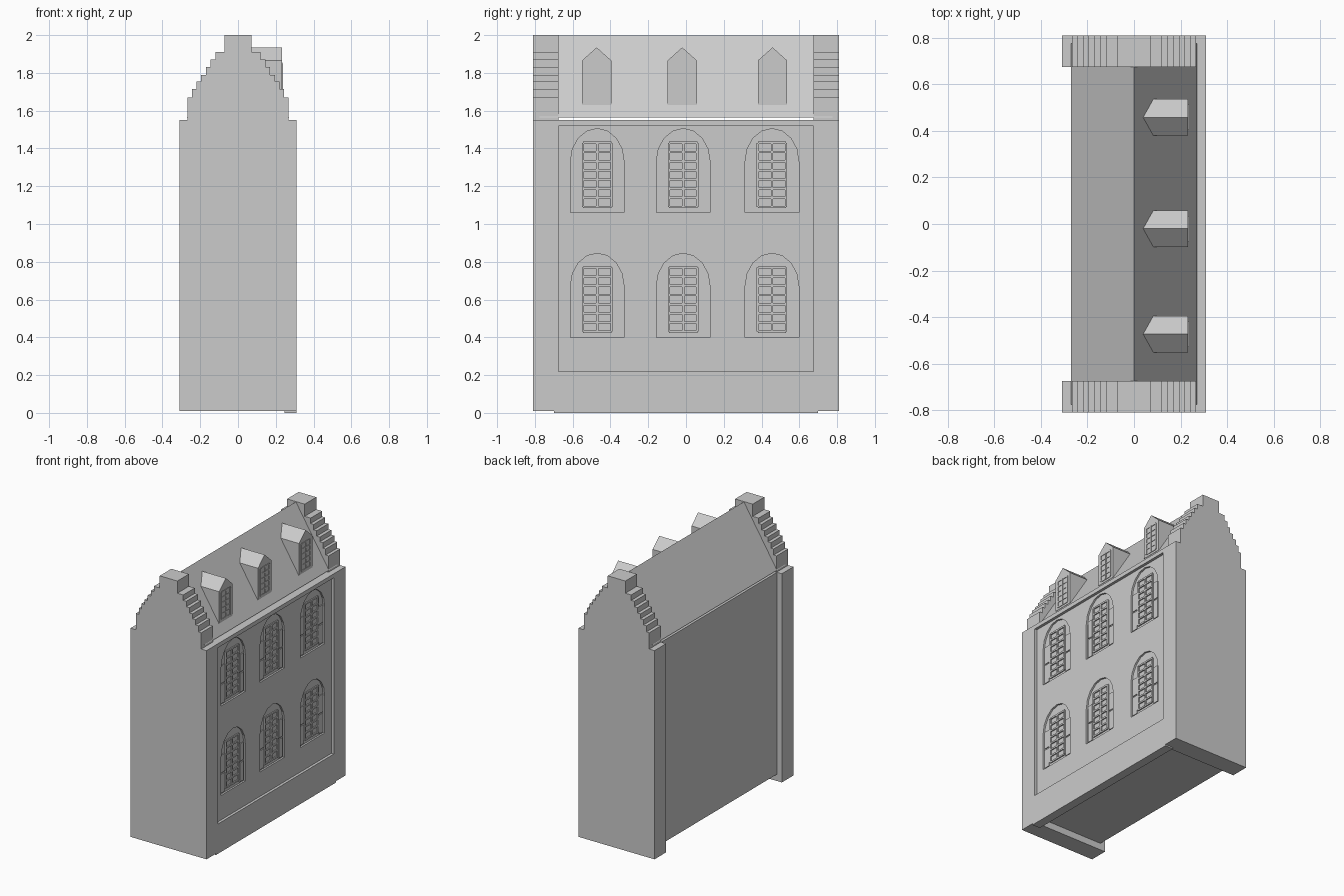
import bpy, bmesh, math

if "Cube" in bpy.data.objects:
    bpy.data.objects.remove(bpy.data.objects["Cube"])


def finish(name, bm):
    bmesh.ops.recalc_face_normals(bm, faces=bm.faces)
    me = bpy.data.meshes.new(name)
    bm.to_mesh(me)
    bm.free()
    ob = bpy.data.objects.new(name, me)
    bpy.context.collection.objects.link(ob)
    return ob


def add_box(bm, x0, x1, y0, y1, z0, z1):
    r = bmesh.ops.create_cube(bm, size=1)
    for v in r["verts"]:
        v.co = ((x0 + x1) / 2 + v.co.x * (x1 - x0),
                (y0 + y1) / 2 + v.co.y * (y1 - y0),
                (z0 + z1) / 2 + v.co.z * (z1 - z0))


def box(name, *dims):
    bm = bmesh.new()
    add_box(bm, *dims)
    return finish(name, bm)


def add_prism(bm, pts, axis, a, b):
    # profile is (x, z) for axis "y" and (y, z) for axis "x"
    def place(p, t):
        return (p[0], t, p[1]) if axis == "y" else (t, p[0], p[1])
    lo = [bm.verts.new(place(p, a)) for p in pts]
    hi = [bm.verts.new(place(p, b)) for p in pts]
    bm.faces.new(lo)
    bm.faces.new(hi)
    for i in range(len(pts)):
        j = (i + 1) % len(pts)
        bm.faces.new((lo[i], lo[j], hi[j], hi[i]))


def prism(name, pts, axis, a, b):
    bm = bmesh.new()
    add_prism(bm, pts, axis, a, b)
    return finish(name, bm)


def add_grid(bm, x0, x1, yc, w, z0, z1, cols, rows, t):
    # lattice of glazing bars
    for i in range(cols + 1):
        y = yc - w / 2 + w * i / cols
        add_box(bm, x0, x1, y - t / 2, y + t / 2, z0, z1)
    for i in range(rows + 1):
        z = z0 + (z1 - z0) * i / rows
        add_box(bm, x0, x1 - 0.001, yc - w / 2, yc + w / 2, z - t / 2, z + t / 2)


# stepped gable end walls
steps = [(0.31, 0.01, 1.55), (0.267, 1.55, 1.67), (0.243, 1.67, 1.715),
         (0.22, 1.715, 1.755), (0.195, 1.755, 1.79), (0.17, 1.79, 1.83),
         (0.145, 1.83, 1.87), (0.12, 1.87, 1.91), (0.072, 1.91, 2.0)]
half = [p for w, a, b in steps for p in ((w, a), (w, b))]
outline = half + [(-x, z) for x, z in reversed(half)]
for name, s in (("front_gable_wall", -1), ("back_gable_wall", 1)):
    prism(name, outline, "y", s * 0.81, s * 0.675)

# main body and pitched roof
box("house_body", -0.27, 0.25, -0.68, 0.68, 0.06, 1.55)
prism("roof", [(-0.27, 1.565), (0.27, 1.565), (0, 1.998)], "y", -0.775, 0.775)

# facade: plinth, cornice and recessed wall panel
box("facade_plinth", 0.245, 0.31, -0.70, 0.70, 0, 0.22)
box("facade_cornice", 0.24, 0.31, -0.68, 0.68, 1.52, 1.55)
wall = box("facade_wall", 0.22, 0.29, -0.68, 0.68, 0.2, 1.53)

# arched window recesses, frames and shutters
cut, bars, shutters = bmesh.new(), bmesh.new(), bmesh.new()
HW, SPRING, RISE = 0.142, 0.27, 0.175
for yc in (-0.47, -0.015, 0.455):
    for z0 in (0.40, 1.06):
        arch = [(yc - HW, z0), (yc + HW, z0)]
        for k in range(9):
            a = math.pi * k / 8
            arch.append((yc + HW * math.cos(a), z0 + SPRING + RISE * math.sin(a)))
        add_prism(cut, arch, "x", 0.277, 0.33)
        add_grid(bars, 0.27, 0.286, yc, 0.15, z0 + 0.03, z0 + 0.37, 2, 7, 0.012)
        for s in (-1, 1):
            ys = yc + s * 0.11
            for a, b in ((0.01, 0.15), (0.16, 0.29)):
                add_box(shutters, 0.27, 0.283, ys - 0.022, ys + 0.022, z0 + a, z0 + b)
cutter = finish("window_cutter", cut)
cutter.hide_render = True
cutter.hide_viewport = True
m = wall.modifiers.new("windows", "BOOLEAN")
m.operation = "DIFFERENCE"
m.solver = "EXACT"
m.object = cutter
finish("window_bars", bars)
finish("window_shutters", shutters)

# dormers with small gabled roofs
for i, yc in enumerate((-0.473, -0.02, 0.458)):
    w = 0.078
    prism(f"dormer_{i + 1}", [(yc - w, 1.63), (yc + w, 1.63), (yc + w, 1.865),
                              (yc, 1.935), (yc - w, 1.865)], "x", 0.03, 0.232)
    bm = bmesh.new()
    add_grid(bm, 0.225, 0.237, yc, 0.10, 1.65, 1.85, 2, 5, 0.01)
    finish(f"dormer_window_{i + 1}", bm)
